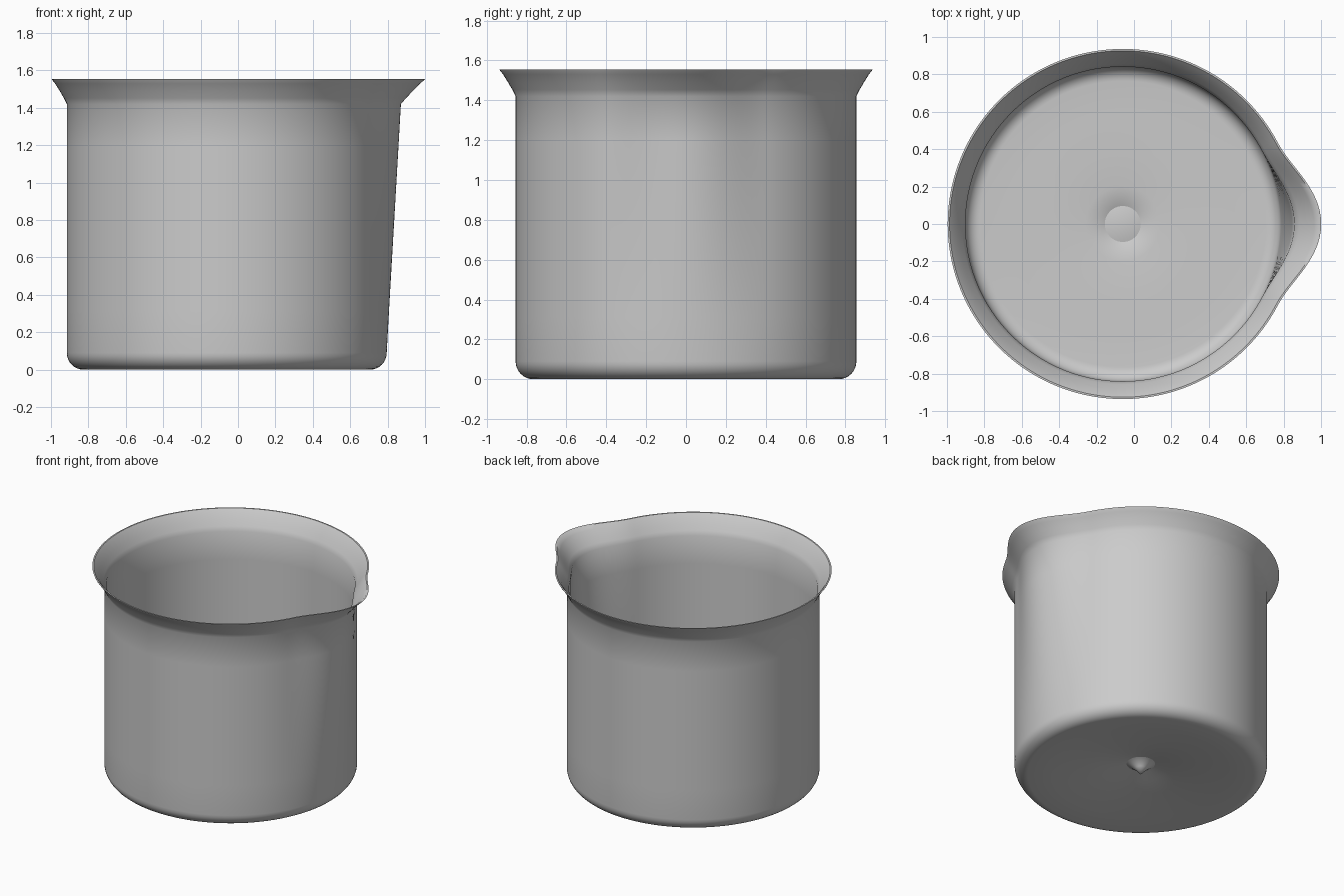
import bpy, bmesh, math

if "Cube" in bpy.data.objects:
    bpy.data.objects.remove(bpy.data.objects["Cube"])

SEG = 192
CX = -0.06            # axis of the cup
SPOUT = math.radians(28)


def arc(cx, cz, r, a0, a1, n=8):
    """Points of a corner fillet in the (radius, z) plane."""
    out = []
    for i in range(n + 1):
        a = math.radians(a0 + (a1 - a0) * i / n)
        out.append((cx + r * math.cos(a), cz + r * math.sin(a)))
    return out


def bulge(z):
    """How far the spout pushes out at height z."""
    if z < 0.1:
        return 0.0
    if z < 1.42:
        return 0.076 * (z - 0.1) / 1.32
    return 0.076 + 0.049 * (z - 1.42) / 0.135


def wall(r, z0, z1, n=6):
    return [(r, z0 + (z1 - z0) * i / n) for i in range(1, n + 1)]


# Outer skin: raised underside, rounded foot, straight wall, flared lip
outer = [(0, 0.1), (0.09, 0.085), (0.2, 0.062), (0.4, 0.03), (0.6, 0.012)]
outer += arc(0.765, 0.09, 0.09, -90, 0)
outer += wall(0.855, 0.09, 1.42)
outer += [(0.871, 1.452), (0.893, 1.49), (0.918, 1.53), (0.934, 1.55), (0.936, 1.555)]

# Inner skin: lip, wall, rounded floor edge, dipped floor centre
inner = [(0.926, 1.555), (0.905, 1.53), (0.88, 1.49), (0.857, 1.452), (0.841, 1.42)]
inner += wall(0.841, 1.42, 0.18)
inner += arc(0.765, 0.18, 0.076, 0, -90)[1:]
inner += [(0.6, 0.103), (0.4, 0.101), (0.2, 0.096), (0.09, 0.083), (0.04, 0.045), (0, 0)]

bm = bmesh.new()


def ring(r, z):
    if r == 0:
        return [bm.verts.new((CX, 0, z))]
    verts = []
    for i in range(SEG):
        a = 2 * math.pi * i / SEG
        d = min(a, 2 * math.pi - a)
        f = 0.5 * (1 + math.cos(math.pi * d / SPOUT)) if d < SPOUT else 0
        rr = r + bulge(z) * f
        verts.append(bm.verts.new((CX + rr * math.cos(a), rr * math.sin(a), z)))
    return verts


# Skin neighbouring rings together
rings = [ring(r, z) for r, z in outer + inner]
for a, b in zip(rings, rings[1:]):
    for i in range(SEG):
        j = (i + 1) % SEG
        if len(a) == 1:
            bm.faces.new((a[0], b[j], b[i]))
        elif len(b) == 1:
            bm.faces.new((a[i], a[j], b[0]))
        else:
            bm.faces.new((a[i], a[j], b[j], b[i]))

mesh = bpy.data.meshes.new("pouring_cup")
bm.to_mesh(mesh)
bm.free()
cup = bpy.data.objects.new("pouring_cup", mesh)
bpy.context.collection.objects.link(cup)
bpy.context.view_layer.objects.active = cup
cup.select_set(True)
bpy.ops.object.shade_smooth_by_angle(angle=math.radians(45))
